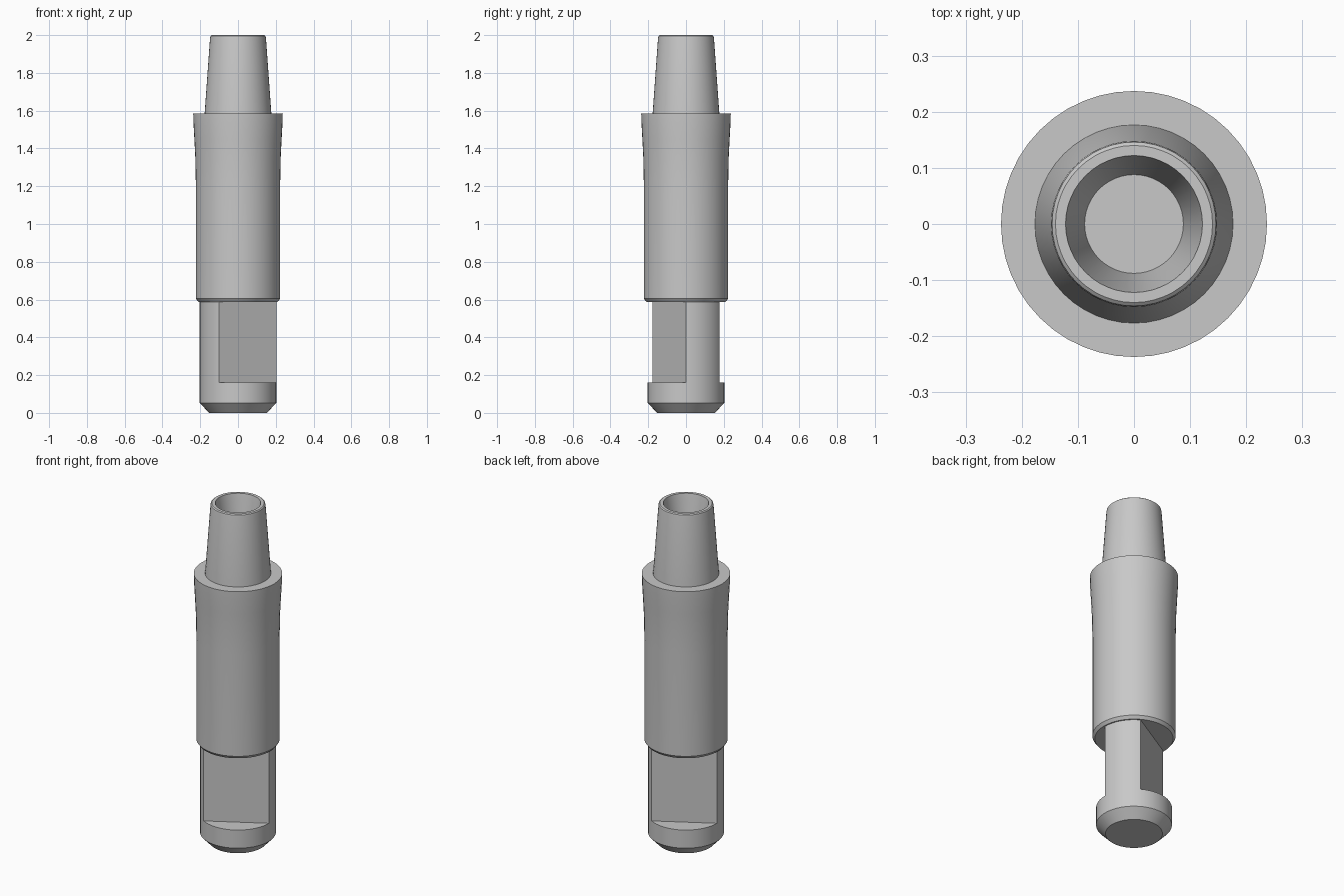
import bpy, bmesh, math
from mathutils import Matrix

SEGMENTS = 48

cube = bpy.data.objects.get("Cube")
if cube:
    bpy.data.objects.remove(cube, do_unlink=True)

steel = bpy.data.materials.new("grey steel")
steel.use_nodes = True
grey = (0.58, 0.58, 0.58, 1)
steel.diffuse_color = grey
steel.node_tree.nodes["Principled BSDF"].inputs["Base Color"].default_value = grey


def finish(name, bm):
    """Turn a bmesh into a named steel object with smooth curves and sharp rims."""
    bmesh.ops.recalc_face_normals(bm, faces=bm.faces)
    mesh = bpy.data.meshes.new(name)
    bm.to_mesh(mesh)
    bm.free()
    mesh.materials.append(steel)
    obj = bpy.data.objects.new(name, mesh)
    bpy.context.collection.objects.link(obj)
    bpy.ops.object.select_all(action="DESELECT")
    obj.select_set(True)
    bpy.context.view_layer.objects.active = obj
    bpy.ops.object.shade_smooth_by_angle(angle=math.radians(25))
    return obj


def lathe(name, profile):
    """Spin (radius, height) points round z; the ends lie on the axis."""
    bm = bmesh.new()
    verts = [bm.verts.new((r, 0, z)) for r, z in profile]
    edges = [bm.edges.new(pair) for pair in zip(verts, verts[1:])]
    bmesh.ops.spin(bm, geom=verts + edges, cent=(0, 0, 0), axis=(0, 0, 1),
                   angle=2 * math.pi, steps=SEGMENTS)
    bmesh.ops.remove_doubles(bm, verts=bm.verts, dist=0.0001)
    return finish(name, bm)


# Chamfered foot below the flats
lathe("foot", [(0, 0), (0.153, 0), (0.203, 0.053), (0.203, 0.16), (0, 0.16)])

# Neck: a round bar with two opposite wrench flats, turned to its working angle
bm = bmesh.new()
bmesh.ops.create_cone(bm, cap_ends=True, segments=SEGMENTS, radius1=0.203,
                      radius2=0.203, depth=0.45,
                      matrix=Matrix.Translation((0, 0, 0.375)))
for side in (-1, 1):
    normal = (0.5 * side, -math.sin(math.radians(60)) * side, 0)
    co = [c * 0.102 for c in normal]
    cut = bmesh.ops.bisect_plane(bm, geom=bm.verts[:] + bm.edges[:] + bm.faces[:],
                                 plane_co=co, plane_no=normal, clear_outer=True)
    rim = [e for e in cut["geom_cut"] if isinstance(e, bmesh.types.BMEdge)]
    bmesh.ops.holes_fill(bm, edges=[e for e in bm.edges if e.is_boundary] or rim)
finish("neck_with_flats", bm)

# Main barrel, flaring gently towards the shoulder
lathe("barrel", [(0, 0.588), (0.21, 0.588), (0.223, 0.605), (0.223, 1.2),
                 (0.226, 1.35), (0.231, 1.45), (0.236, 1.54),
                 (0.237, 1.585), (0, 1.585)])

# Tapered nose with a rounded rim and a conical blind bore
lathe("nose", [(0, 1.58), (0.177, 1.58), (0.148, 1.985), (0.146, 1.995),
               (0.14, 2), (0.122, 2), (0.118, 1.98), (0.088, 1.8), (0, 1.8)])
